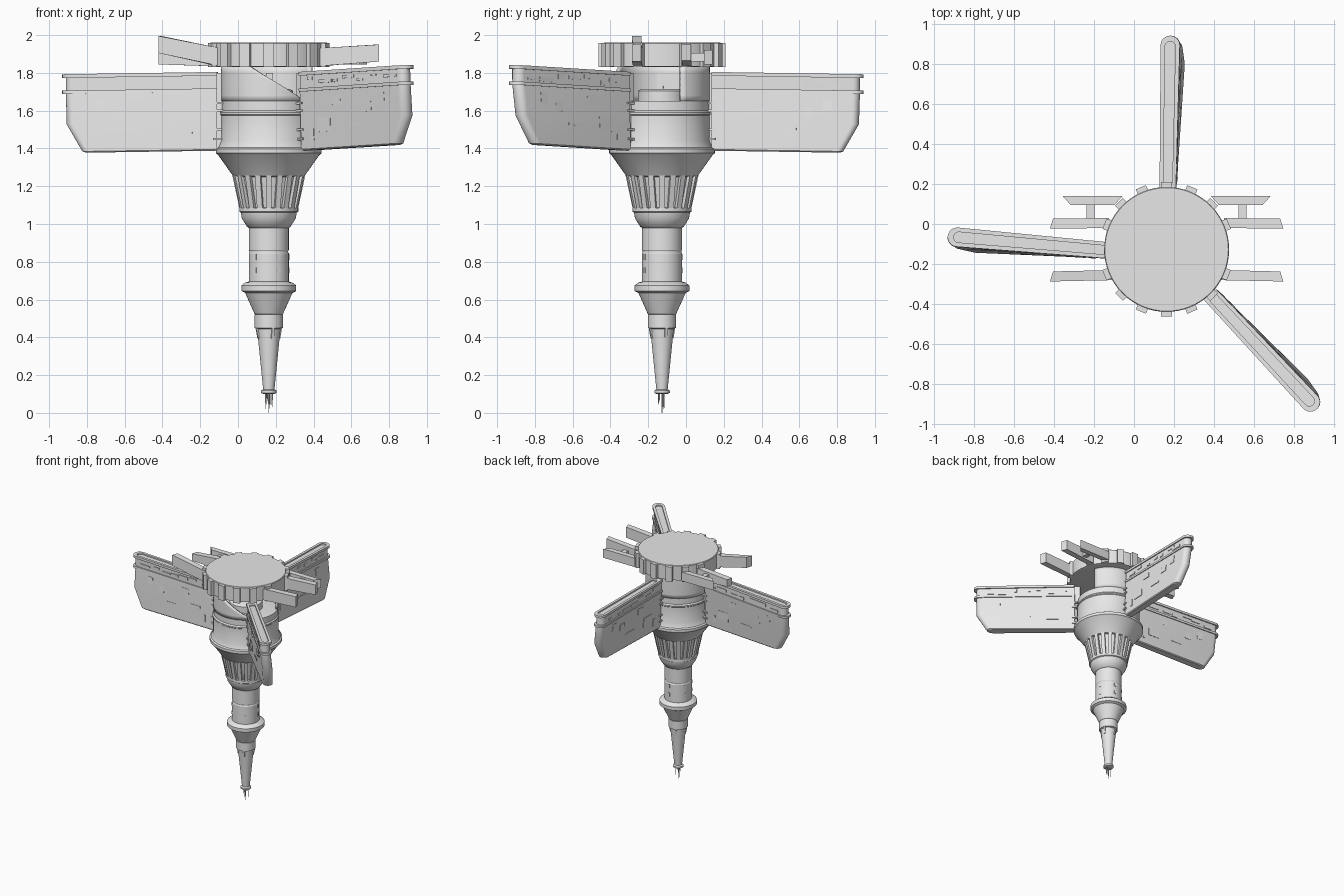
import bpy, bmesh, random
from math import sin, cos, pi, radians
from mathutils import Vector

random.seed(4)
cube = bpy.data.objects.get("Cube")
if cube:
    bpy.data.objects.remove(cube)

CX, CY = 0.163, -0.127  # axis of the tower

grey = bpy.data.materials.new("plain grey")
grey.use_nodes = True
grey.diffuse_color = (0.8, 0.8, 0.8, 1)
grey.node_tree.nodes["Principled BSDF"].inputs["Base Color"].default_value = (0.8, 0.8, 0.8, 1)


def make(name, lofts, caps=True):
    """One object from several lofts; each loft is a list of closed rings."""
    bm = bmesh.new()
    for rings in lofts:
        loops = [[bm.verts.new(p) for p in ring] for ring in rings]
        n = len(loops[0])
        for a, b in zip(loops, loops[1:]):
            for i in range(n):
                j = (i + 1) % n
                bm.faces.new((a[i], a[j], b[j], b[i]))
        if caps:
            bm.faces.new(loops[0][::-1])
            bm.faces.new(loops[-1])
    bmesh.ops.recalc_face_normals(bm, faces=bm.faces)
    return finish(name, bm)


def finish(name, bm):
    mesh = bpy.data.meshes.new(name)
    bm.to_mesh(mesh)
    bm.free()
    mesh.materials.append(grey)
    for poly in mesh.polygons:
        poly.use_smooth = True
    mesh.set_sharp_from_angle(angle=radians(30))
    obj = bpy.data.objects.new(name, mesh)
    bpy.context.scene.collection.objects.link(obj)
    return obj


def polar(r, a, z):
    return Vector((CX + r * cos(a), CY + r * sin(a), z))


def lathe(profile, n=56):
    return [[polar(r, 2 * pi * i / n, z) for i in range(n)] for r, z in profile]


def radial_bar(deg, width, low, high):
    """Bar on the tower's side; low and high are (inner r, outer r, z)."""
    a = radians(deg)
    side = Vector((-sin(a), cos(a), 0)) * width / 2
    return [[polar(r0, a, z) - side, polar(r1, a, z) - side,
             polar(r1, a, z) + side, polar(r0, a, z) + side]
            for r0, r1, z in (low, high)]


# Tower body, from the spire to the deck
make("spire", [lathe([(.028, .1), (.041, .105), (.041, .118), (.03, .125), (.062, .445),
                      (.075, .45), (.075, .52)])])
make("lower_tower", [lathe([(.062, .515), (.076, .525), (.125, .635), (.145, .645),
                            (.145, .675), (.125, .69), (.106, .695), (.106, .845), (.103, .85),
                            (.103, .857), (.106, .862), (.106, .98), (.115, .985),
                            (.143, 1.03), (.148, 1.06), (.156, 1.065), (.156, 1.085),
                            (.138, 1.087), (.176, 1.255)])])
make("upper_tower", [lathe([(.176, 1.25), (.19, 1.255), (.268, 1.365), (.28, 1.375),
                            (.28, 1.398), (.268, 1.405), (.253, 1.44), (.253, 1.575),
                            (.258, 1.58), (.258, 1.59), (.249, 1.6), (.249, 1.65),
                            (.24, 1.652), (.128, 1.652), (.128, 1.705), (.11, 1.715)])])
make("tower_ribs", [radial_bar(i * 18, .03, (.13, .156, 1.085), (.165, .193, 1.256))
                    for i in range(20)])
make("spire_lugs", [radial_bar(i * 90 + 20, .015, (.04, .062, .395), (.04, .073, .455))
                    for i in range(4)])
make("tower_panels", [radial_bar(i * 72 + 10, .022, (.09, .109, z), (.09, .109, z + .03))
                      for i in range(5) for z in (.74, .81)])

# Needles at the foot
needles = []
for k, (dx, dy, foot) in enumerate([(0, 0, 0), (.018, .005, .03), (-.016, .01, .02),
                                    (.006, -.018, .045), (-.008, -.014, .06)]):
    needles.append([[Vector((CX + dx + r * cos(i * pi / 3), CY + dy + r * sin(i * pi / 3), z))
                     for i in range(6)] for r, z in ((.002, foot), (.004, .11))])
make("needles", needles)

# Cut-away shell below the deck, with one slanting edge
bm = bmesh.new()
cols, rows = 40, 6
grid = []
for j in range(rows + 1):
    f = j / rows
    end = radians(318 - 72 * f)
    start = radians(24)
    grid.append([bm.verts.new(polar(.253, start + (end - start) * i / cols, 1.65 + .185 * f))
                 for i in range(cols + 1)])
for j in range(rows):
    for i in range(cols):
        bm.faces.new((grid[j][i], grid[j][i + 1], grid[j + 1][i + 1], grid[j + 1][i]))
shell = finish("open_shell", bm)
solid = shell.modifiers.new("thickness", "SOLIDIFY")
solid.thickness = .02
solid.offset = -1

# Round deck with teeth on its rim
make("deck", [lathe([(.295, 1.83), (.312, 1.835), (.312, 1.955), (.308, 1.96)], 64)])
make("deck_teeth", [radial_bar(i * 22.5, .055, (.3, .336, 1.832), (.3, .336, 1.957))
                    for i in range(16) if i not in (0, 8)])


# Docking arms: inner and outer sections are (reach, y, bottom, top)
def arm(sign, inner, outer, width=.046, skew=0.0):
    rings = []
    for (u, y, z0, z1), s in ((inner, skew), (outer, -skew)):
        h = width / 2
        x0, x1 = CX + sign * (u - s), CX + sign * (u + s)
        rings.append([Vector((x0, y + h, z0)), Vector((x1, y - h, z0)),
                      Vector((x1, y - h, z1)), Vector((x0, y + h, z1))])
    return rings


for sign, side in ((1, "left"), (-1, "right")):
    lift = .02 if sign > 0 else -.025
    front_lift = .02 if sign > 0 else .065
    make(side + "_rear_arm", [arm(sign, (.24, .118, 1.845, 1.92), (.5, .118, 1.845, 1.92),
                                  .044, .02)])
    make(side + "_middle_arm", [arm(sign, (.28, .005, 1.835, 1.93),
                                    (.575, .002, 1.845 + max(lift, 0), 1.93 + lift), .05, -.008)])
    make(side + "_front_arm", [arm(sign, (.26, -.255, 1.835, 1.93),
                                   (.575, -.262, 1.84 + front_lift, 1.93 + front_lift),
                                   .05, -.008)])
    make(side + "_arm_strut", [arm(sign, (.36, .06, 1.86, 1.905), (.4, .06, 1.86, 1.905), .09)])


# Fins: stacked rounded sections, bent into place by a mapping
def build_fin(name, deg, shift, length, tilt, lean):
    a = radians(deg)
    out, side = Vector((cos(a), sin(a), 0)), Vector((-sin(a), cos(a), 0))

    def place(u, v, z):
        v += shift + lean * u * max(0, 1.72 - z) / .33
        p = Vector((CX, CY, 0)) + out * (u * length) + side * v
        p.z = z + tilt * (u - .27)
        return p

    def half(u, w):
        return w * (.78 + .22 * u)

    def section(z, end, w, start=.27):
        ring = [place(start, -half(start, w), z)]
        c = end - w
        for i in range(13):
            t = -pi / 2 + pi * i / 12
            ring.append(place(c + w * cos(t), w * sin(t), z))
        ring.append(place(start, half(start, w), z))
        return ring

    def block(u, z, du, dz, v0, v1):
        return [[place(x, v, y) for x, y in ((u - du, z - dz), (u + du, z - dz),
                                             (u + du, z + dz), (u - du, z + dz))]
                for v in (v0, v1)]

    make(name, [[section(*s) for s in (
        (1.388, .965, .03), (1.395, .985, .037), (1.54, 1.07, .039), (1.7, 1.075, .04),
        (1.7, 1.095, .048), (1.718, 1.095, .048), (1.718, 1.075, .038), (1.785, 1.075, .038),
        (1.785, 1.095, .048), (1.805, 1.095, .048))] +
        [section(1.805, 1.065, .026, .31), section(1.794, 1.065, .026, .31)]])

    plates, fittings = [], []
    for s in (-1, 1):
        for u, z, du, dz in ((.45, 1.52, .05, .038), (.79, 1.6, .03, .026),
                             (.55, 1.645, .035, .025), (.9, 1.64, .025, .03),
                             (.68, 1.51, .05, .006), (.36, 1.47, .012, .03)):
            w = half(u, .038)
            plates.append(block(u, z, du, dz, s * (w - .005), s * (w + .004)))
        # Pipes and boxes in the rail recess
        for k in range(7):
            u = .36 + .1 * k + random.uniform(-.02, .02)
            w = half(u, .036)
            fittings.append(block(u, random.uniform(1.735, 1.768), random.uniform(.015, .05),
                                  random.uniform(.004, .013), s * (w - .008), s * (w + .007)))
        # Links to the tower
        for z in (1.45, 1.5, 1.6, 1.64):
            fittings.append(block(.26, z, .03, .006, s * .012, s * .04))
    make(name + "_panels", plates)
    make(name + "_fittings", fittings)
    make(name + "_root", [block(.258, 1.6, .03, .2, -.018, .018)])


build_fin("right_fin", 175, .03, 1.0, -.015, .035)
build_fin("rear_fin", 89, 0, .975, -.015, -.04)
build_fin("front_left_fin", -47, .005, 1.0, .045, .035)
